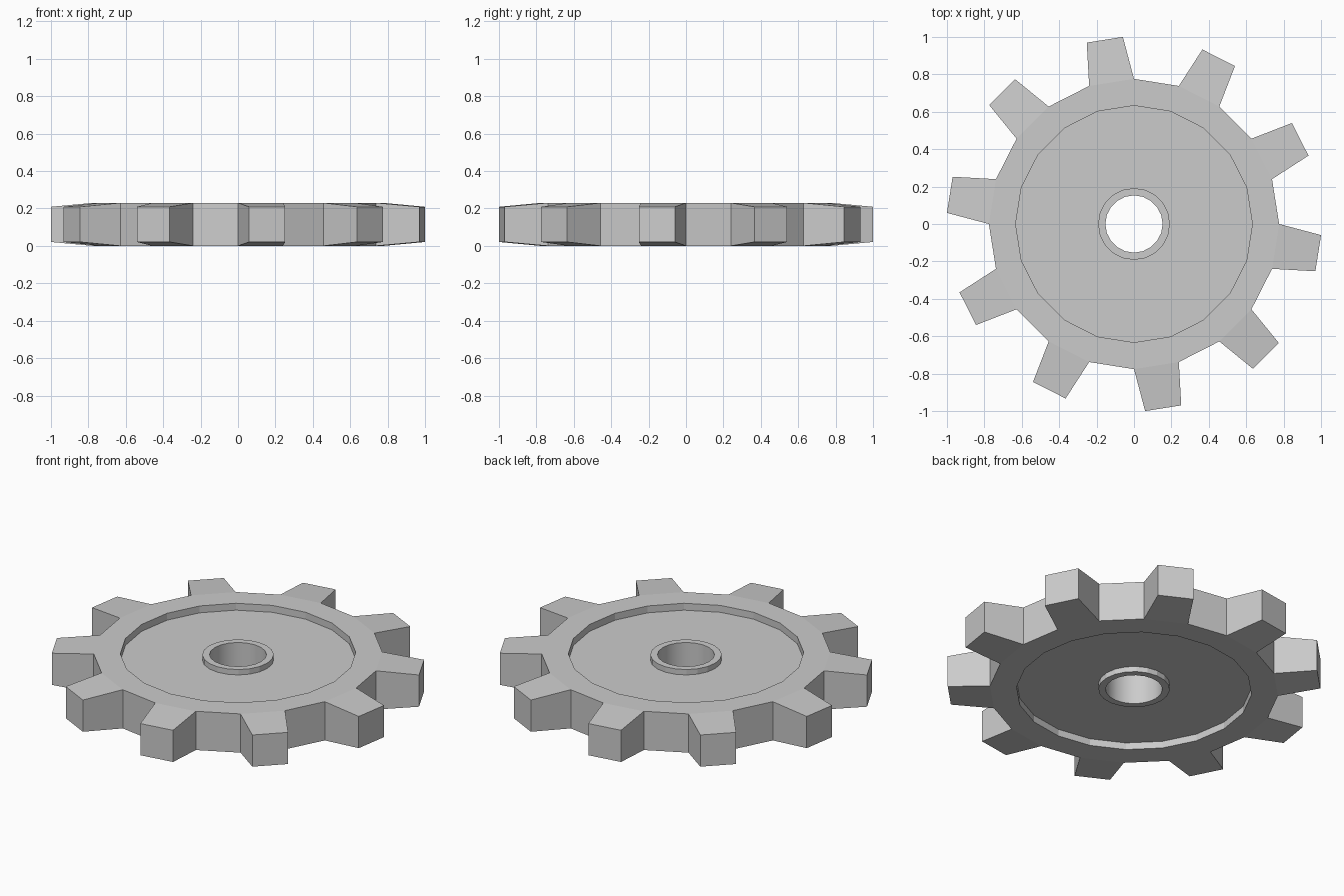
import bpy, bmesh
from math import sin, cos, radians

if "Cube" in bpy.data.objects:
    bpy.data.objects.remove(bpy.data.objects["Cube"])

SIDES = 20
STEP = 360 / SIDES
HEIGHT = 0.23


def polar(r, deg, z):
    return (r * cos(radians(deg)), r * sin(radians(deg)), z)


# Closed cross-section (radius, z); the first segment is the outer wall
profile = [(0.776, 0), (0.776, HEIGHT), (0.633, HEIGHT), (0.633, 0.189),
           (0.192, 0.189), (0.192, 0.221), (0.153, 0.221),
           (0.153, 0.009), (0.192, 0.009), (0.192, 0.041),
           (0.633, 0.041), (0.633, 0)]

bm = bmesh.new()
rings = [[bm.verts.new(polar(r, k * STEP, z)) for k in range(SIDES)]
         for r, z in profile]

# Wheel body: rim, web, hub and bore; odd outer walls are left open for teeth
for i, ring in enumerate(rings):
    nxt = rings[(i + 1) % len(rings)]
    for k in range(SIDES):
        if i == 0 and k % 2:
            continue
        j = (k + 1) % SIDES
        face = bm.faces.new((ring[k], ring[j], nxt[j], nxt[k]))
        face.smooth = i == 6

# Tapered teeth grown from every second outer wall
for k in range(1, SIDES, 2):
    j = (k + 1) % SIDES
    root = [rings[0][k], rings[0][j], rings[1][j], rings[1][k]]
    tip = [bm.verts.new(polar(1.002, k * STEP + a, z))
           for a, z in ((3.4, 0.021), (14.6, 0.021),
                        (14.6, HEIGHT - 0.021), (3.4, HEIGHT - 0.021))]
    bm.faces.new(tip)
    for a in range(4):
        b = (a + 1) % 4
        bm.faces.new((root[a], root[b], tip[b], tip[a]))

bmesh.ops.recalc_face_normals(bm, faces=bm.faces)
for e in bm.edges:
    e.smooth = all(f.smooth for f in e.link_faces)

mesh = bpy.data.meshes.new("gear_wheel")
bm.to_mesh(mesh)
bm.free()
gear = bpy.data.objects.new("gear_wheel", mesh)
bpy.context.collection.objects.link(gear)
